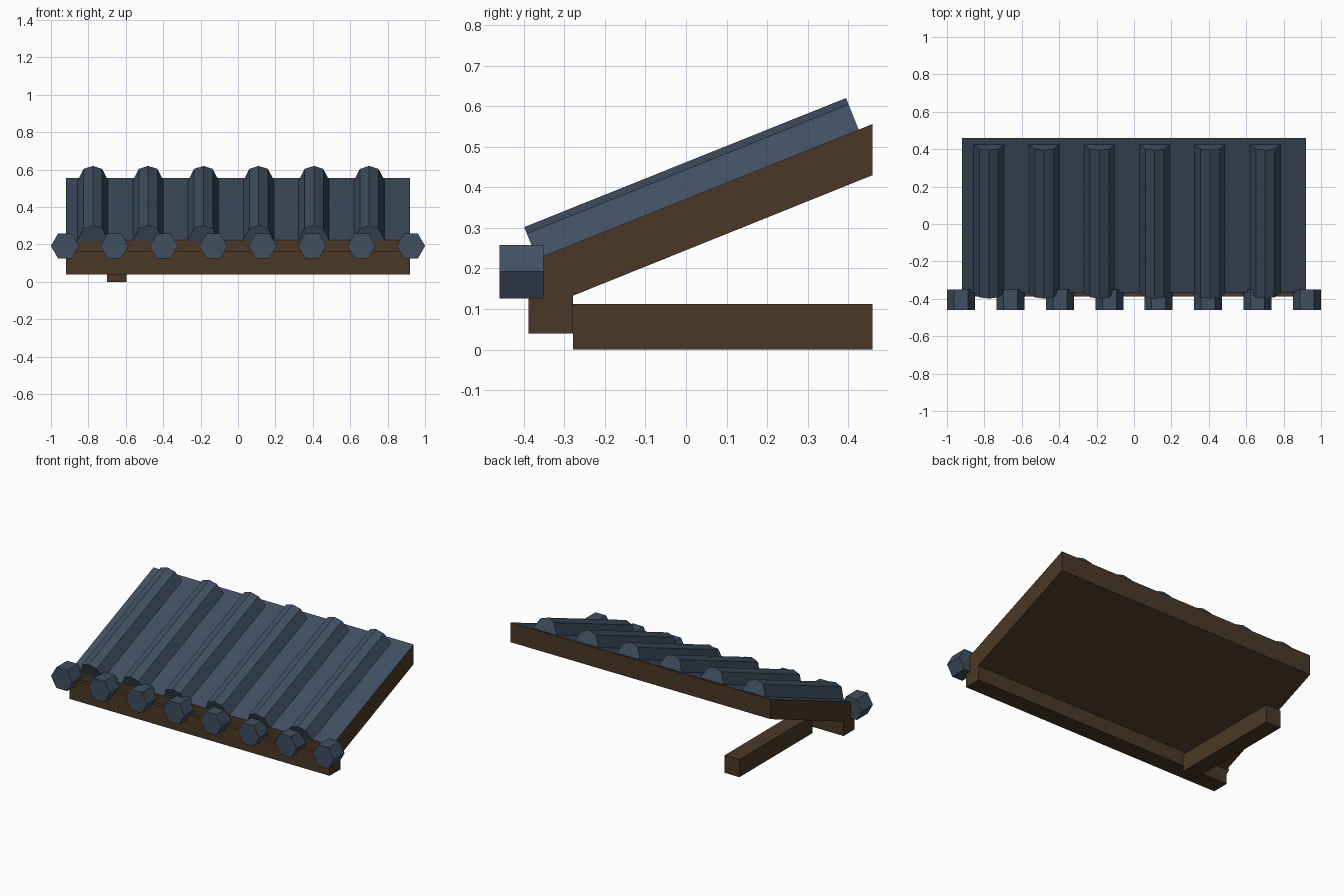
import bpy, bmesh, math
from mathutils import Vector

if "Cube" in bpy.data.objects:
    bpy.data.objects.remove(bpy.data.objects["Cube"])


def material(name, rgb):
    m = bpy.data.materials.new(name)
    m.diffuse_color = (*rgb, 1)
    m.use_nodes = True
    m.node_tree.nodes["Principled BSDF"].inputs["Base Color"].default_value = m.diffuse_color
    return m


SLATE = material("slate blue", (0.050, 0.078, 0.117))
WOOD = material("dark wood", (0.070, 0.039, 0.019))


def prism(name, profile, offset, mats):
    """Extrude a closed 3D polygon along an offset vector."""
    bm = bmesh.new()
    face = bm.faces.new([bm.verts.new(p) for p in profile])
    ext = bmesh.ops.extrude_face_region(bm, geom=[face], use_keep_orig=True)
    verts = [g for g in ext["geom"] if isinstance(g, bmesh.types.BMVert)]
    bmesh.ops.translate(bm, verts=verts, vec=offset)
    bmesh.ops.recalc_face_normals(bm, faces=bm.faces[:])
    me = bpy.data.meshes.new(name)
    bm.to_mesh(me)
    bm.free()
    for m in mats:
        me.materials.append(m)
    ob = bpy.data.objects.new(name, me)
    bpy.context.collection.objects.link(ob)
    return ob


def box(name, x0, x1, y0, y1, z0, z1):
    pts = [(x0, y0, z0), (x0, y1, z0), (x0, y1, z1), (x0, y0, z1)]
    return prism(name, pts, Vector((x1 - x0, 0, 0)), [WOOD])


# sloping roof slab: wood with a slate top face
W = 0.92
slab = prism("roof_slab",
             [(-W, -0.365, 0.225), (-W, 0.46, 0.556), (-W, 0.46, 0.43), (-W, -0.365, 0.098)],
             Vector((2 * W, 0, 0)), [WOOD, SLATE])
for p in slab.data.polygons:
    if p.normal.z > 0.5:
        p.material_index = 1

# front beam and the single support strut
box("front_beam", -W, W, -0.388, -0.278, 0.04, 0.165)
box("support_strut", -0.70, -0.595, -0.278, 0.46, 0.0, 0.112)

# rounded tile ridges running down the slope
low, high = Vector((0, -0.367, 0.223)), Vector((0, 0.426, 0.541))
along = high - low
up = Vector((0, -along.z, along.y)).normalized()
section = [(-0.084, -0.004), (-0.05, 0.068), (0, 0.085), (0.05, 0.068), (0.084, -0.004)]
for i in range(6):
    cx = -0.776 + i * 0.2955
    prism(f"tile_ridge_{i + 1}",
          [low + Vector((cx + x, 0, 0)) + up * h for x, h in section], along, [SLATE])

# hexagonal end caps along the eave
for i in range(8):
    cx = -0.925 + i * 1.85 / 7
    hexagon = [(cx + 0.075 * math.cos(k * math.pi / 3), -0.46,
                0.192 + 0.0765 * math.sin(k * math.pi / 3)) for k in range(6)]
    prism(f"eave_cap_{i + 1}", hexagon, Vector((0, 0.109, 0)), [SLATE])
